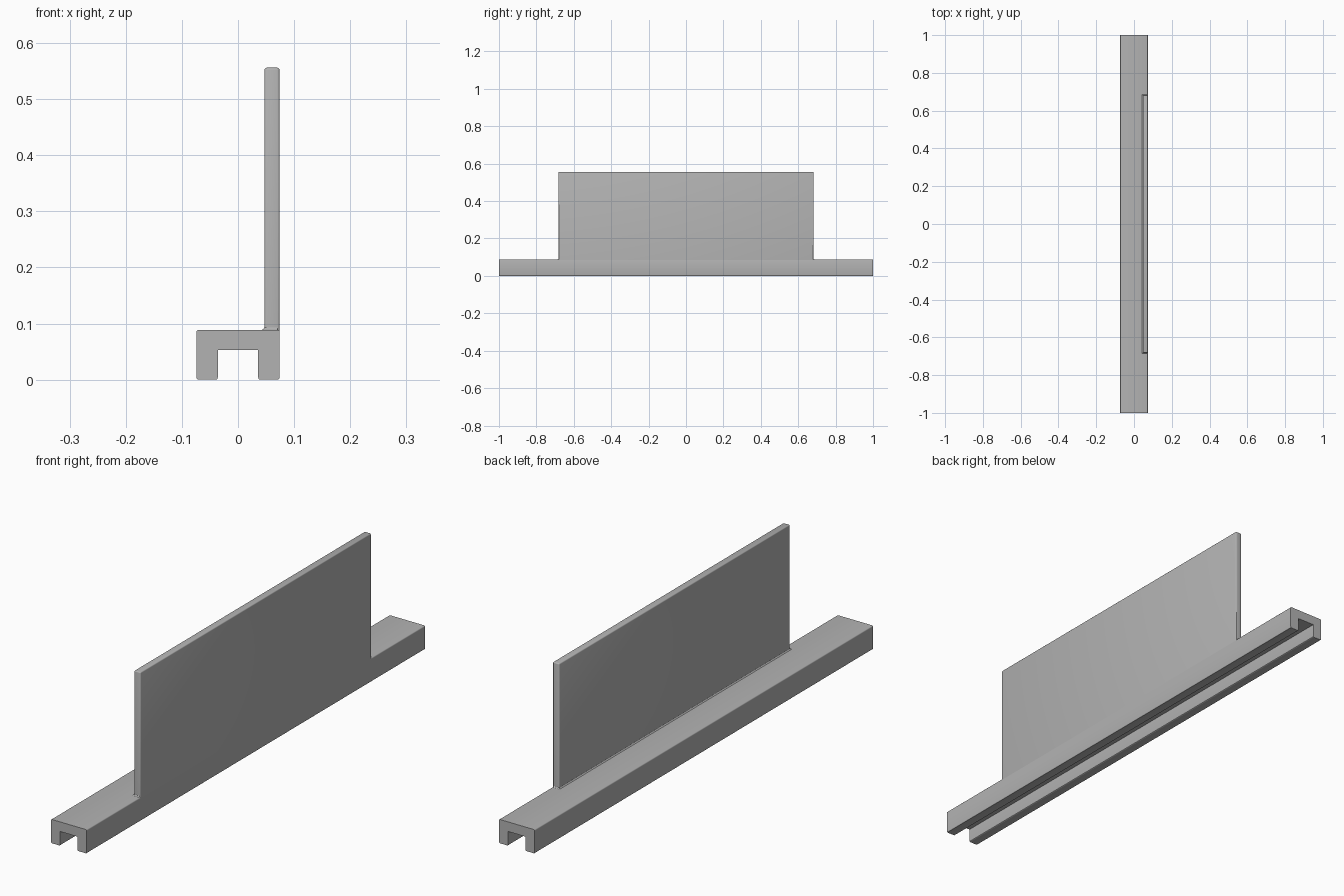
import bpy
import bmesh

cube = bpy.data.objects.get("Cube")
if cube:
    bpy.data.objects.remove(cube, do_unlink=True)

# Single grey finish
grey = bpy.data.materials.new("plain grey")
grey.use_nodes = True
colour = (0.45, 0.45, 0.45, 1)
grey.diffuse_color = colour
grey.node_tree.nodes["Principled BSDF"].inputs["Base Color"].default_value = colour

SIDE = 0.074      # half width of the rail
RAIL_TOP = 0.089
SLOT = 0.036      # half width of the slot
SLOT_TOP = 0.053
ROUND = 0.004     # edge rounding


def loft(name, rings, round_edge):
    """Skin a stack of rings, cap both ends, round the edges picked by a rule."""
    bm = bmesh.new()
    loops = [[bm.verts.new(p) for p in ring] for ring in rings]
    for low, high in zip(loops, loops[1:]):
        for i in range(len(low)):
            j = (i + 1) % len(low)
            bm.faces.new((low[i], low[j], high[j], high[i]))
    bm.faces.new(loops[0])
    bm.faces.new(loops[-1])
    bmesh.ops.recalc_face_normals(bm, faces=bm.faces)
    edges = [e for e in bm.edges if round_edge(*(v.co for v in e.verts))]
    if edges:
        bmesh.ops.bevel(bm, geom=edges, offset=ROUND, segments=3,
                        profile=0.5, affect='EDGES')
    mesh = bpy.data.meshes.new(name)
    bm.to_mesh(mesh)
    bm.free()
    mesh.materials.append(grey)
    obj = bpy.data.objects.new(name, mesh)
    bpy.context.collection.objects.link(obj)
    bpy.ops.object.select_all(action='DESELECT')
    obj.select_set(True)
    bpy.context.view_layer.objects.active = obj
    bpy.ops.object.shade_smooth_by_angle()
    return obj


def rectangle(x0, x1, half_y, z):
    return [(x0, -half_y, z), (x1, -half_y, z), (x1, half_y, z), (x0, half_y, z)]


# Slotted rail: U section run along its length, slot corners left sharp
section = [(-SIDE, 0), (-SIDE, RAIL_TOP), (SIDE, RAIL_TOP), (SIDE, 0),
           (SLOT, 0), (SLOT, SLOT_TOP), (-SLOT, SLOT_TOP), (-SLOT, 0)]
loft("slotted_rail", [[(x, y, z) for x, z in section] for y in (-1, 1)],
     lambda a, b: abs(a.y - b.y) > 1 and abs(a.z - SLOT_TOP) > 0.001)

# Upright panel, flush with the left side of the rail
PANEL_X, PANEL_Y, PANEL_TOP = 0.047, 0.682, 0.556
PANEL_FOOT = RAIL_TOP - ROUND
loft("upright_panel",
     [rectangle(PANEL_X, SIDE, PANEL_Y, z) for z in (PANEL_FOOT, PANEL_TOP)],
     lambda a, b: max(a.z, b.z) > PANEL_FOOT + 0.01)

# Small fillet where the panel meets the rail
loft("panel_fillet",
     [rectangle(PANEL_X - flare, SIDE - ROUND, PANEL_Y + flare, RAIL_TOP + rise)
      for flare, rise in ((0.004, -0.001), (0.004, 0), (0.0015, 0.0015), (0, 0.004))],
     lambda a, b: False)
